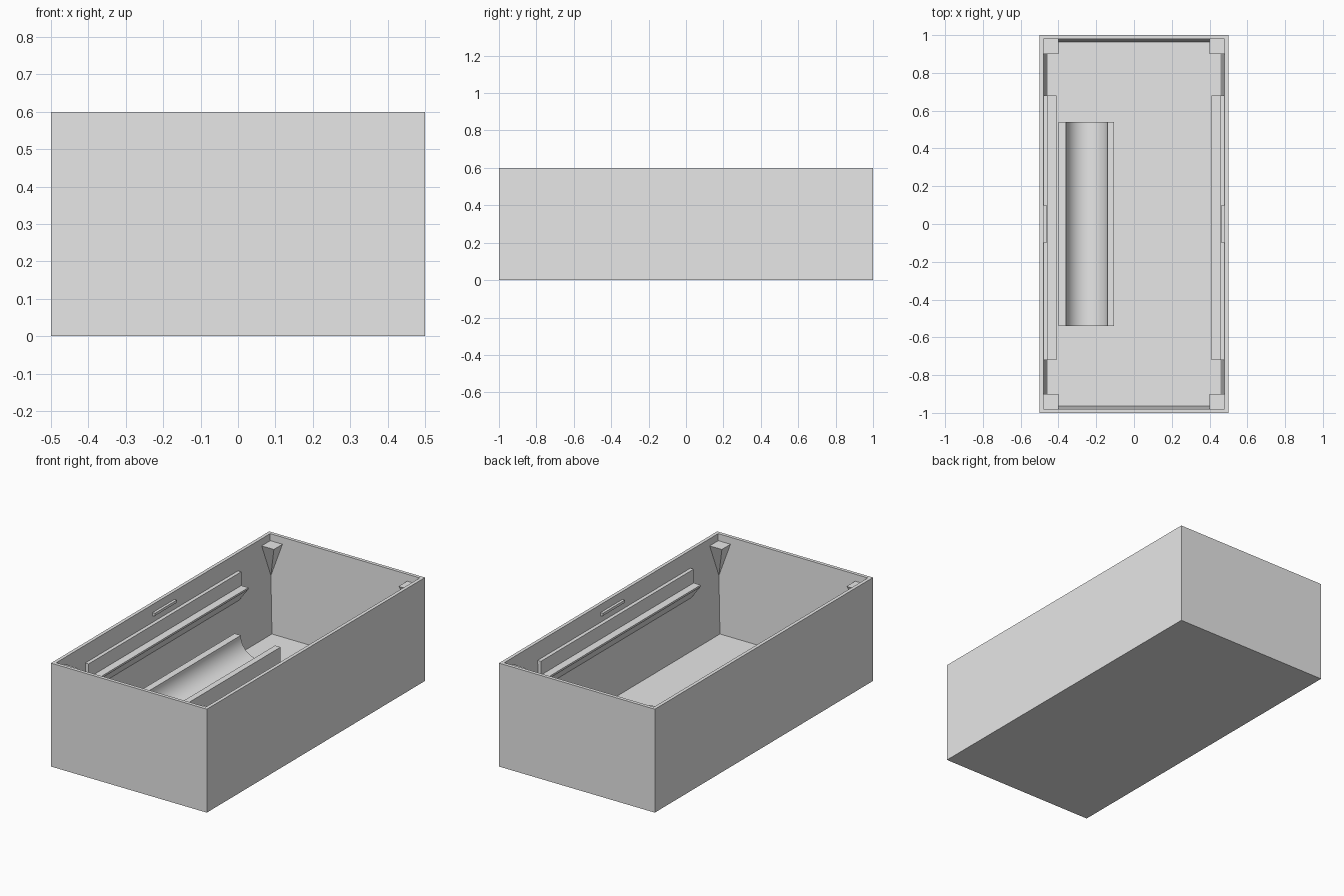
import bpy
import bmesh
import math

cube = bpy.data.objects.get("Cube")
if cube:
    bpy.data.objects.remove(cube, do_unlink=True)

# One plain grey for the whole model
grey = bpy.data.materials.new("plain_grey")
grey.use_nodes = True
colour = (0.8, 0.8, 0.8, 1)
grey.diffuse_color = colour
grey.node_tree.nodes["Principled BSDF"].inputs["Base Color"].default_value = colour


def finish(name, bm):
    bmesh.ops.recalc_face_normals(bm, faces=bm.faces)
    mesh = bpy.data.meshes.new(name)
    bm.to_mesh(mesh)
    bm.free()
    mesh.materials.append(grey)
    obj = bpy.data.objects.new(name, mesh)
    bpy.context.collection.objects.link(obj)
    return obj


def extrude_profile(name, points, y0, y1):
    """Extrude an x-z outline along y."""
    bm = bmesh.new()
    face = bm.faces.new([bm.verts.new((x, y0, z)) for x, z in points])
    result = bmesh.ops.extrude_face_region(bm, geom=[face])
    moved = [v for v in result["geom"] if isinstance(v, bmesh.types.BMVert)]
    bmesh.ops.translate(bm, verts=moved, vec=(0, y1 - y0, 0))
    return finish(name, bm)


# Open tray: nested rectangles joined into outer walls, rim and tapered cavity
bm = bmesh.new()
rings = []
for hx, hy, z in [(0.5, 1, 0), (0.5, 1, 0.6), (0.48, 0.98, 0.6), (0.457, 0.964, 0.03)]:
    corners = [(-hx, -hy, z), (hx, -hy, z), (hx, hy, z), (-hx, hy, z)]
    rings.append([bm.verts.new(c) for c in corners])
for low, high in zip(rings, rings[1:]):
    for i in range(4):
        j = (i + 1) % 4
        bm.faces.new((low[i], low[j], high[j], high[i]))
bm.faces.new(rings[0])
bm.faces.new(rings[-1])
finish("tray", bm)

for side, sx in (("right", -1), ("left", 1)):
    # Stepped rail with a sloping underside
    rail = [(0.485, 0.5), (0.455, 0.5), (0.455, 0.42), (0.41, 0.42), (0.41, 0.41), (0.485, 0.31)]
    extrude_profile(side + "_rail", [(sx * x, z) for x, z in rail], -0.72, 0.68)

    # Small snap tab near the rim
    tab = [(0.485, 0.555), (0.463, 0.555), (0.463, 0.54), (0.485, 0.535)]
    extrude_profile(side + "_snap_tab", [(sx * x, z) for x, z in tab], -0.1, 0.1)

    # Corner brackets: square top tapering down into the corner
    for end, sy in (("front", -1), ("back", 1)):
        bm = bmesh.new()
        square = [(0.4, 0.9), (0.482, 0.9), (0.482, 0.982), (0.4, 0.982)]
        top = [bm.verts.new((sx * x, sy * y, 0.56)) for x, y in square]
        tip = bm.verts.new((sx * 0.471, sy * 0.974, 0.36))
        bm.faces.new(top)
        for i in range(4):
            bm.faces.new((top[i], top[(i + 1) % 4], tip))
        finish(f"{end}_{side}_corner_bracket", bm)

# Cradle block with a half-round channel
steps, radius, centre, height = 32, 0.11, -0.25, 0.21
arc = [(centre + radius * math.cos(a), height - radius * math.sin(a))
       for a in (math.pi * i / steps for i in range(steps + 1))]
block = [(-0.4, height), (-0.4, 0.025), (-0.105, 0.025), (-0.105, height)]
cradle = extrude_profile("cradle", block + arc, -0.54, 0.54)
bpy.ops.object.select_all(action="DESELECT")
cradle.select_set(True)
bpy.context.view_layer.objects.active = cradle
bpy.ops.object.shade_smooth_by_angle(angle=math.radians(30))
